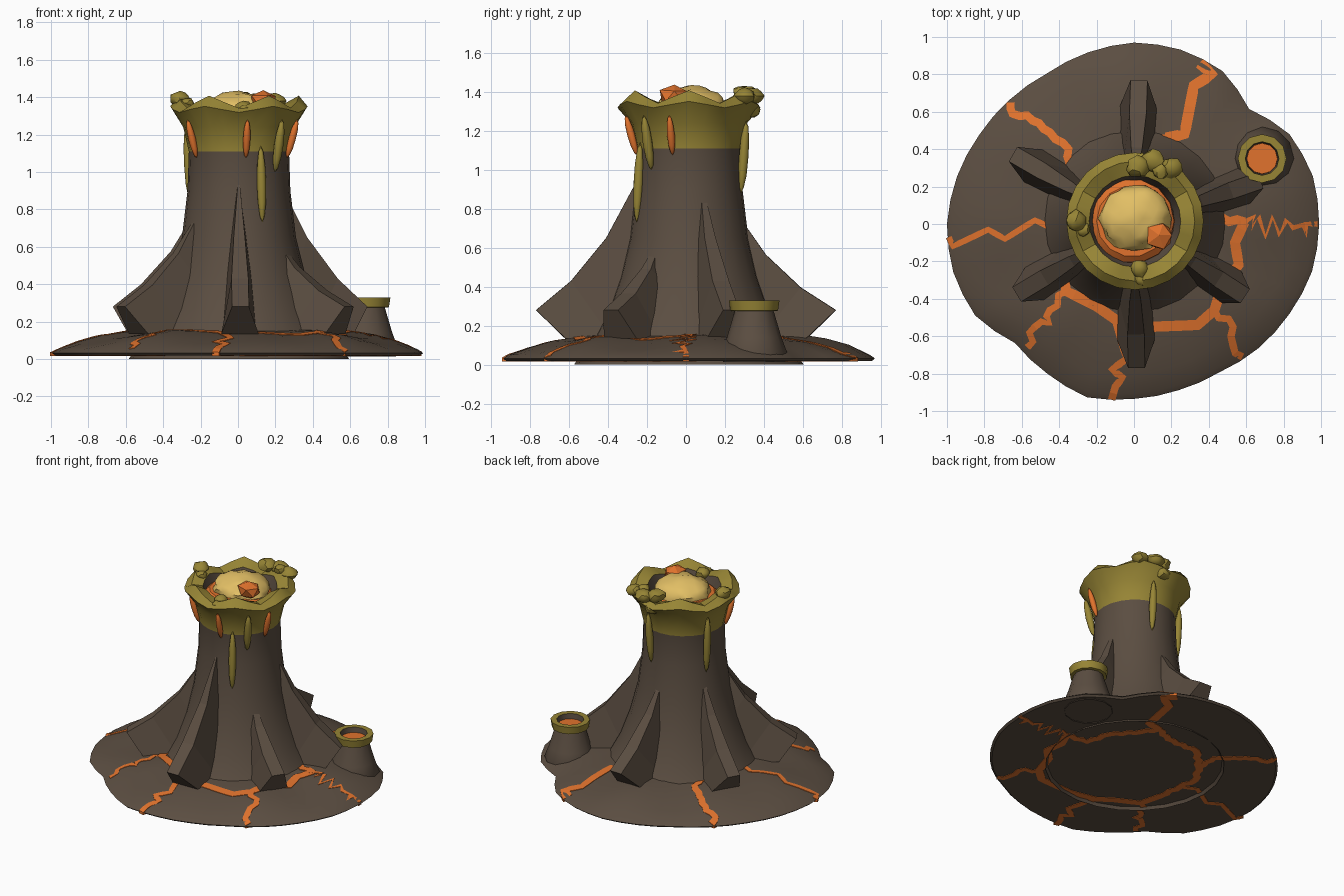
import bpy, bmesh, random
from math import sin, cos, pi, radians
from mathutils import Vector, Matrix
from mathutils.bvhtree import BVHTree

random.seed(4)
cube = bpy.data.objects.get("Cube")
if cube:
    bpy.data.objects.remove(cube)


def material(name, r, g, b):
    m = bpy.data.materials.new(name)
    m.use_nodes = True
    m.diffuse_color = (r, g, b, 1)
    shader = m.node_tree.nodes["Principled BSDF"]
    shader.inputs["Base Color"].default_value = (r, g, b, 1)
    shader.inputs["Roughness"].default_value = 0.9
    return m


ROCK = material("dark brown rock", .104, .075, .053)
OLIVE = material("olive sulphur", .31, .235, .036)
ORANGE = material("orange lava", .75, .17, .026)
YELLOW = material("pale yellow lava", .76, .52, .13)


def make(name, verts, faces, mats, indices=None, smooth=None):
    mesh = bpy.data.meshes.new(name)
    mesh.from_pydata(verts, [], faces)
    for m in mats:
        mesh.materials.append(m)
    if indices:
        mesh.polygons.foreach_set("material_index", indices)
    obj = bpy.data.objects.new(name, mesh)
    bpy.context.collection.objects.link(obj)
    if smooth:
        bpy.ops.object.select_all(action='DESELECT')
        obj.select_set(True)
        bpy.context.view_layer.objects.active = obj
        bpy.ops.object.shade_smooth_by_angle(angle=radians(smooth))
    return obj


def loft(rings, cap_start=False, cap_end=False):
    """Join equal rings of points with quads."""
    n = len(rings[0])
    verts = [p for ring in rings for p in ring]
    faces = [(k * n + i, k * n + (i + 1) % n, (k + 1) * n + (i + 1) % n, (k + 1) * n + i)
             for k in range(len(rings) - 1) for i in range(n)]
    if cap_start:
        faces.append(tuple(reversed(range(n))))
    if cap_end:
        faces.append(tuple(range(len(verts) - n, len(verts))))
    return verts, faces


def lathe(name, profile, segs, centre, mats, indices, smooth=35, zig=0, cap=False):
    """Profile rows are radius, height and share of the zigzag."""
    rings = []
    for r, z, share in profile:
        angles = [2 * pi * i / segs for i in range(segs)]
        rings.append([(centre[0] + r * cos(a), centre[1] + r * sin(a),
                       z + zig * share * cos(6 * a)) for a in angles])
    verts, faces = loft(rings, cap_end=cap)
    per_face = [k for k in indices for _ in range(segs)] + ([indices[-1]] if cap else [])
    return make(name, verts, faces, mats, per_face, smooth)


def lump(name, centre, size, mat, detail=1, rough=.15, smooth=None):
    bm = bmesh.new()
    bmesh.ops.create_icosphere(bm, subdivisions=detail, radius=1)
    for v in bm.verts:
        v.co = Vector(centre) + v.co * Vector(size) * random.uniform(1 - rough, 1 + rough)
    verts = [v.co[:] for v in bm.verts]
    faces = [[v.index for v in f.verts] for f in bm.faces]
    bm.free()
    return make(name, verts, faces, [mat], smooth=smooth)


# Irregular ground mound with a flat underside
corners = [.99, .99, .96, .87, .945, .965, .97, .95, .93, .94, .955, .98,
           1, 1, .98, .9, .925, .96, .935, .92, .915, .94, .96, .985]
outline = []
for a, b in zip(corners, corners[1:] + corners[:1]):
    outline += [a, (a + b) / 2]
rings = []
for share, z in ((0.05, .02), (.6, .02), (.985, .02), (1, .032), (.97, .052), (.86, .09),
                 (.74, .122), (.6, .143), (.45, .155), (.05, .165)):
    ring = []
    for i, r in enumerate(outline):
        a = 2 * pi * i / len(outline)
        # gentle swells on the slope
        lift = .007 * (sin(5 * a) + sin(8 * a + 1)) if .055 < z < .15 else 0
        ring.append((share * r * cos(a), share * r * sin(a), z + lift))
    rings.append(ring)
verts, faces = loft(rings, True, True)
make("ground_mound", verts, faces, [ROCK], smooth=35)
ground = BVHTree.FromPolygons(verts, faces)


# Lava cracks that run through the mound
def crack(name, path, width=.05, zig=0):
    pts = []
    for a, b in zip(path, path[1:]):
        a, b = Vector(a), Vector(b)
        steps = max(2, round((b - a).length / .04))
        side = Vector((a.y - b.y, b.x - a.x)).normalized()
        for s in range(steps):
            wobble = zig * (0 if s == 0 else (-1) ** s) * random.uniform(.6, 1)
            pts.append(a.lerp(b, s / steps) + side * wobble)
    pts.append(Vector(path[-1]))
    rings = []
    for i, p in enumerate(pts):
        d = (pts[min(i + 1, len(pts) - 1)] - pts[max(i - 1, 0)]).normalized()
        side = Vector((-d.y, d.x)) * width / 2
        ring = []
        for q, top in ((p - side, 0), (p + side, 0), (p + side, 1), (p - side, 1)):
            hit = ground.ray_cast(Vector((q.x, q.y, 1)), Vector((0, 0, -1)))[0]
            ring.append((q.x, q.y, (hit.z + .0035 if hit else .036) if top else .017))
        rings.append(ring)
    v, f = loft(rings, True, True)
    make(name, v, f, [ORANGE])


crack("crack_ring_front", [(-.4, -.2), (-.36, -.36), (-.2, -.44), (-.1, -.51), (.08, -.55),
                           (.34, -.54), (.43, -.46), (.48, -.3), (.56, -.22), (.54, -.1), (.59, .01)], .055)
crack("crack_ring_back", [(.59, .01), (.43, .03), (.38, .2), (.24, .36), (.17, .46), (.04, .4), (-.2, .4),
                          (-.35, .25), (-.44, .1), (-.42, -.03), (-.4, -.2)], .05, .01)
crack("crack_west", [(-.99, -.07), (-.97, -.12), (-.78, -.03), (-.69, -.08), (-.53, .02), (-.42, -.03)], .032)
crack("crack_back_west", [(-.66, .65), (-.65, .59), (-.57, .58), (-.45, .49), (-.35, .4), (-.35, .25)], .045, .008)
crack("crack_back", [(.35, .86), (.42, .8), (.32, .74), (.27, .48), (.17, .46)], .058)
crack("crack_east", [(.98, 0), (.92, -.06), (.85, -.02), (.63, -.02), (.59, .01)], .03, .06)
crack("crack_front_east", [(.43, -.46), (.53, -.55), (.53, -.65), (.58, -.71)], .04, .018)
crack("crack_front_west", [(-.36, -.36), (-.45, -.46), (-.45, -.53), (-.53, -.55), (-.57, -.66)], .038, .02)
crack("crack_front", [(-.1, -.51), (-.04, -.72), (-.12, -.78), (-.06, -.82), (-.1, -.87), (-.12, -.94)], .04)

# Cone with its olive collar, zigzag rim and dark crater wall
cone = [(.59, 0, 0), (.495, .13, 0), (.42, .27, 0), (.355, .45, 0), (.305, .65, 0), (.275, .9, 0),
        (.268, 1.11, 0), (.298, 1.24, 0), (.367, 1.335, .5), (.32, 1.375, 1), (.245, 1.35, .5), (.21, 1.24, 0)]
lathe("volcano_cone", cone, 24, (.005, .015), [ROCK, OLIVE], [0] * 6 + [1] * 4 + [0], zig=.033)


def cone_radius(z):
    for (r0, z0, _), (r1, z1, _) in zip(cone[:8], cone[1:9]):
        if z <= z1:
            return r0 + (r1 - r0) * (z - z0) / (z1 - z0)


# Ridge roots: each row is outer radius, height, half width, then the same for the buried base
root_rows = [(.26, .93, .006, .24, .85, .015), (.41, .65, .03, .29, .42, .07),
             (.59, .43, .045, .38, .13, .095), (.77, .28, .045, .62, .135, .1)]
for angle, top, reach in ((88, .78, 1), (150, .8, .97), (211, .78, .95),
                          (271, .93, 1), (327, .65, .92), (19, .93, .93)):
    turn = Matrix.Rotation(radians(angle), 3, 'Z')
    squash = (top - .28) / .65
    rings = []
    for r, z, w, rb, zb, wb in root_rows:
        z = .28 + (z - .28) * squash
        zb = min(zb, z - .08)
        r = r * reach
        rb = min(rb, r - .05)
        rings.append([turn @ Vector(p) for p in
                      ((r, w, z), (r, -w, z), (rb, -wb, zb), (rb, wb, zb))])
    v, f = loft(rings, True, True)
    make("ridge_root", v, f, [ROCK])

# Lava pool inside the crater
lathe("lava_pool", [(.228, 1.24, 0), (.225, 1.29, 0), (.19, 1.32, 0)], 14, (-.01, .015), [ORANGE], [0, 0], cap=True)
lump("lava_dome", (.005, .03, 1.32), (.185, .175, .11), YELLOW, 3, .075, 40)
lump("lava_rock", (.135, -.06, 1.38), (.08, .08, .06), ORANGE, 1, .12)


# Drips hanging down the collar
def drip(name, angle, top, bottom, width, mat):
    d = Vector((cos(radians(angle)), sin(radians(angle)), 0))
    a, b = (d * (cone_radius(z) + .001) + Vector((.005, .015, z)) for z in (top, bottom))
    obj = lump(name, (0, 0, 0), (width / 2, width / 2, (a - b).length / 2), mat, 2, 0, 40)
    obj.matrix_world = Matrix.Translation((a + b) / 2) @ (a - b).to_track_quat('Z', 'Y').to_matrix().to_4x4()


for angle in (213, 278, 342):
    drip("lava_drip", angle, 1.28, 1.075, .04, ORANGE)
for angle, top, bottom in ((295, 1.14, .73), (315, 1.28, 1), (74, 1.25, .88), (156, 1.25, .84)):
    drip("sulphur_drip", angle, top, bottom, .05, OLIVE)

# Crusty lumps on the rim
for x, y, z, s in ((.02, .31, 1.39, .06), (.1, .34, 1.38, .06), (.14, .28, 1.4, .04), (.2, .3, 1.38, .055),
                   (.04, .32, 1.31, .06), (-.31, .02, 1.39, .055), (-.27, -.03, 1.37, .035),
                   (.03, -.24, 1.34, .05), (.04, -.29, 1.33, .04)):
    lump("rim_lump", (x, y, z), (s, s, s * .75), OLIVE, 2, .13, 35)

# Small side vent
vent = [(.16, .014, 0), (.17, .06, 0), (.14, .14, 0), (.1, .275, 0), (.122, .277, 0), (.13, .33, 0),
        (.09, .33, 0), (.08, .26, 0)]
lathe("side_vent", vent, 12, (.685, .35), [ROCK, OLIVE], [0, 0, 0, 1, 1, 1, 0])
lathe("side_vent_lava", [(.085, .26, 0), (.082, .295, 0)], 12, (.685, .35), [ORANGE], [0], cap=True)
